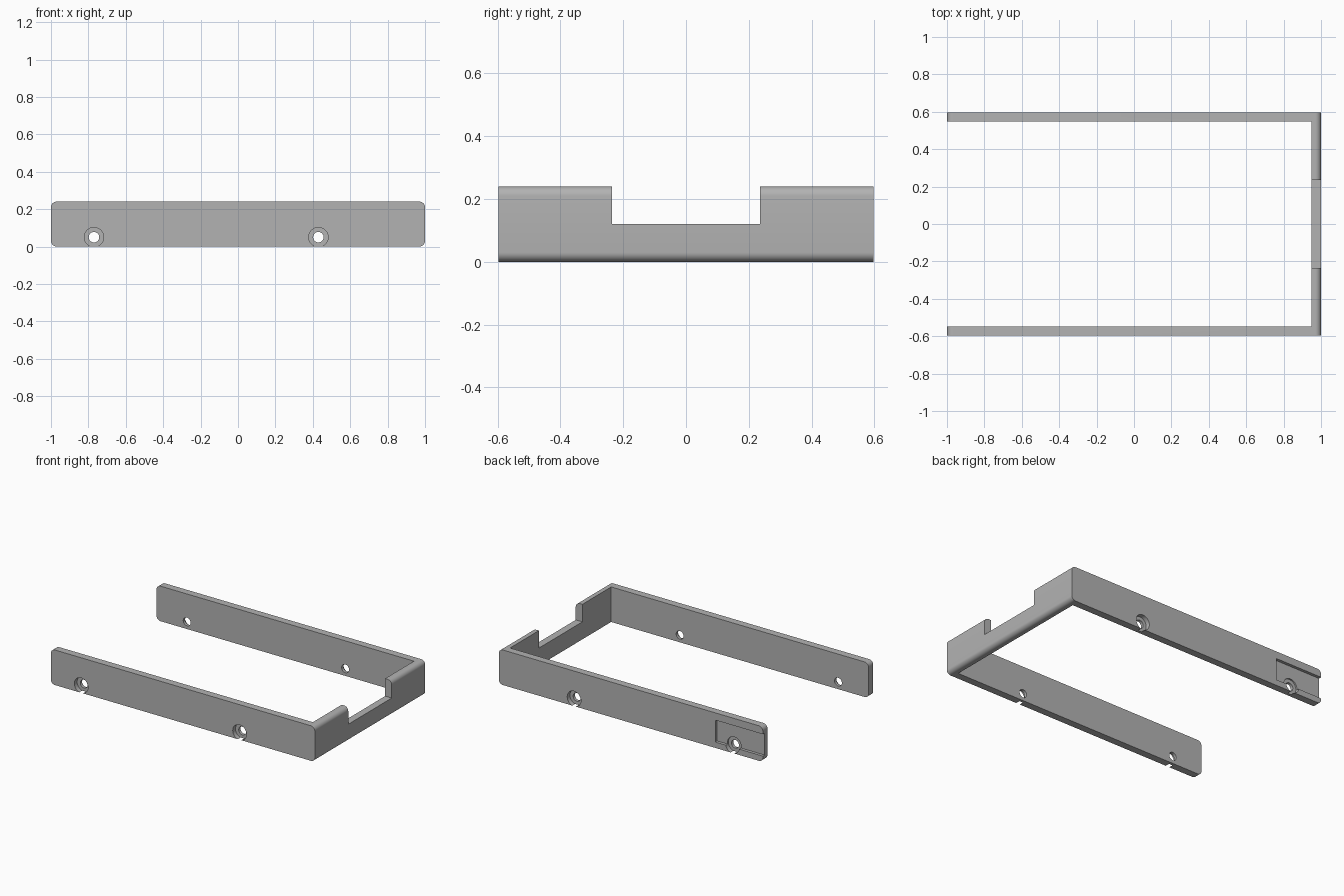
import bpy, bmesh, math
from mathutils import Matrix, Vector

if "Cube" in bpy.data.objects:
    bpy.data.objects.remove(bpy.data.objects["Cube"])

LENGTH_HALF, DEPTH_HALF, HEIGHT = 1.0, 0.597, 0.24
WALL, CORNER = 0.05, 0.03

grey = bpy.data.materials.new("grey plastic")
grey.use_nodes = True
grey.diffuse_color = (0.45, 0.45, 0.45, 1)
grey.node_tree.nodes["Principled BSDF"].inputs["Base Color"].default_value = grey.diffuse_color


def add_object(name, bm):
    mesh = bpy.data.meshes.new(name)
    bmesh.ops.recalc_face_normals(bm, faces=bm.faces)
    bm.to_mesh(mesh)
    bm.free()
    mesh.materials.append(grey)
    obj = bpy.data.objects.new(name, mesh)
    bpy.context.collection.objects.link(obj)
    return obj


def box(name, low, high):
    low, high = Vector(low), Vector(high)
    bm = bmesh.new()
    bmesh.ops.create_cube(bm, size=1, matrix=Matrix.Translation((low + high) / 2)
                          @ Matrix.Diagonal((*(high - low), 1)))
    return add_object(name, bm)


def cylinder_y(name, x, z, radius, y0, y1):
    bm = bmesh.new()
    bmesh.ops.create_cone(bm, cap_ends=True, segments=40, radius1=radius, radius2=radius,
                          depth=abs(y1 - y0),
                          matrix=Matrix.Translation((x, (y0 + y1) / 2, z))
                          @ Matrix.Rotation(math.pi / 2, 4, 'X'))
    return add_object(name, bm)


def cut(target, cutter):
    bpy.context.view_layer.objects.active = target
    mod = target.modifiers.new("cut", 'BOOLEAN')
    mod.operation, mod.solver, mod.object = 'DIFFERENCE', 'EXACT', cutter
    bpy.ops.object.modifier_apply(modifier=mod.name)
    bpy.data.objects.remove(cutter)


# Solid block with rounded ends, extruded front to back
bm = bmesh.new()
profile = []
for i, (sx, top) in enumerate([(1, 1), (-1, 1), (-1, 0), (1, 0)]):
    cx = sx * (LENGTH_HALF - CORNER)
    cz = HEIGHT - CORNER if top else CORNER
    for k in range(9):
        a = math.pi / 2 * (i + k / 8)
        profile.append(bm.verts.new((cx + CORNER * math.cos(a), -DEPTH_HALF,
                                     cz + CORNER * math.sin(a))))
face = bm.faces.new(profile)
side = bmesh.ops.extrude_face_region(bm, geom=[face])["geom"]
bmesh.ops.translate(bm, vec=(0, 2 * DEPTH_HALF, 0),
                    verts=[v for v in side if isinstance(v, bmesh.types.BMVert)])
frame = add_object("bracket_frame", bm)

# Open interior, leaving three walls
inner = DEPTH_HALF - WALL
cut(frame, box("interior", (-1.2, -inner, -0.1), (LENGTH_HALF - WALL, inner, 0.4)))

# Notch in the end wall
cut(frame, box("notch", (0.8, -0.235, 0.12), (1.2, 0.235, 0.4)))

# Open-ended recess on the outside of the back wall
cut(frame, box("recess", (-1.2, DEPTH_HALF - 0.02, 0.04), (-0.64, 0.8, 0.19)))

# Screw holes with counterbores on the outer faces
for s in (-1, 1):
    for x in (-0.77, 0.43):
        cut(frame, cylinder_y("bore", x, 0.05, 0.052, s * (DEPTH_HALF - 0.03), s * 0.7))
        cut(frame, cylinder_y("hole", x, 0.05, 0.028, s * 0.5, s * 0.7))

frame.select_set(True)
bpy.context.view_layer.objects.active = frame
bpy.ops.object.shade_smooth_by_angle(angle=math.radians(30))
